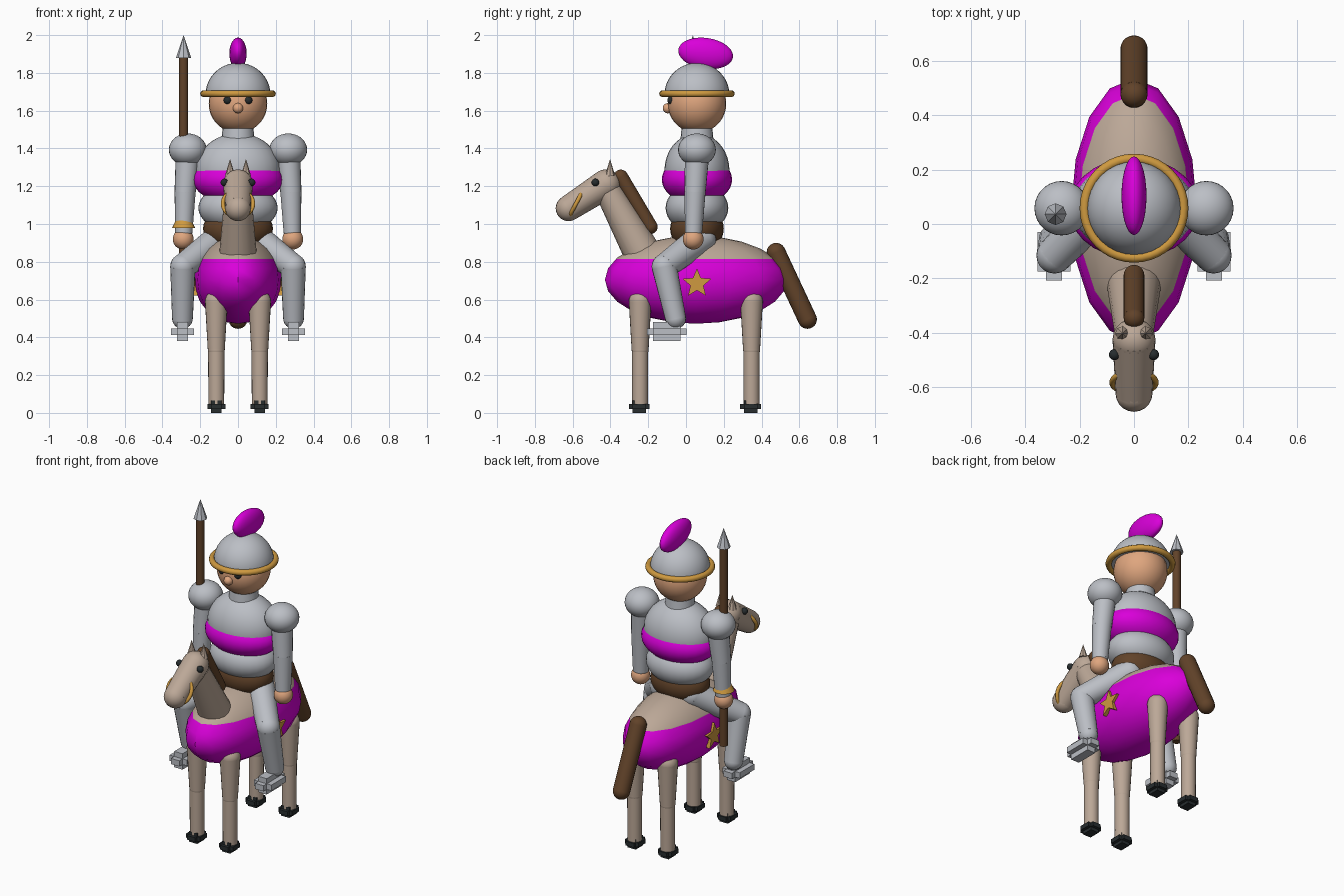
import bpy, bmesh, math
from mathutils import Vector

cube = bpy.data.objects.get("Cube")
if cube:
    bpy.data.objects.remove(cube, do_unlink=True)


def material(name, rgb):
    m = bpy.data.materials.new(name)
    m.use_nodes = True
    m.diffuse_color = (*rgb, 1)
    m.node_tree.nodes["Principled BSDF"].inputs["Base Color"].default_value = (*rgb, 1)
    return m


METAL = material("steel grey", (0.50, 0.52, 0.56))
CLOTH = material("magenta", (0.70, 0.0, 0.70))
COAT = material("beige coat", (0.50, 0.39, 0.31))
SKIN = material("skin", (0.74, 0.38, 0.21))
BROWN = material("brown", (0.12, 0.055, 0.022))
GOLD = material("gold", (0.62, 0.32, 0.05))
DARK = material("near black", (0.02, 0.026, 0.028))


def finish(name, bm, mats, smooth=True):
    mesh = bpy.data.meshes.new(name)
    bm.normal_update()
    bm.to_mesh(mesh)
    bm.free()
    for m in mats:
        mesh.materials.append(m)
    ob = bpy.data.objects.new(name, mesh)
    bpy.context.collection.objects.link(ob)
    if smooth:
        bpy.ops.object.select_all(action='DESELECT')
        ob.select_set(True)
        bpy.context.view_layer.objects.active = ob
        bpy.ops.object.shade_smooth_by_angle(angle=math.radians(40))
    return ob


def add_ball(bm, center, radii, u=28, v=18):
    verts = bmesh.ops.create_uvsphere(bm, u_segments=u, v_segments=v, radius=1)["verts"]
    bmesh.ops.scale(bm, vec=radii, verts=verts)
    bmesh.ops.translate(bm, vec=center, verts=verts)


def add_cone(bm, a, b, ra, rb, sides):
    a, b = Vector(a), Vector(b)
    verts = bmesh.ops.create_cone(bm, cap_ends=True, segments=sides, radius1=ra,
                                  radius2=rb, depth=(b - a).length)["verts"]
    turn = (b - a).to_track_quat('Z', 'Y').to_matrix()
    bmesh.ops.rotate(bm, matrix=turn, verts=verts)
    bmesh.ops.translate(bm, vec=(a + b) / 2, verts=verts)


def ball(name, center, radii, mat):
    if not isinstance(radii, tuple):
        radii = (radii,) * 3
    bm = bmesh.new()
    add_ball(bm, center, radii)
    return finish(name, bm, [mat])


def cone(name, a, b, ra, rb, mat, sides=20, smooth=True):
    bm = bmesh.new()
    add_cone(bm, a, b, ra, rb, sides)
    return finish(name, bm, [mat], smooth)


def limb(name, points, radii, mat):
    """Tapered segments with a round joint at each point."""
    bm = bmesh.new()
    for p, r in zip(points, radii):
        add_ball(bm, p, (r, r, r), 20, 12)
    for i in range(len(points) - 1):
        add_cone(bm, points[i], points[i + 1], radii[i], radii[i + 1], 20)
    return finish(name, bm, [mat])


def ring(name, center, major, minor, mat, tilt=0.0):
    bpy.ops.mesh.primitive_torus_add(location=center, rotation=(tilt, 0, 0), major_radius=major,
                                     minor_radius=minor, major_segments=40, minor_segments=10)
    ob = bpy.context.object
    ob.name = name
    ob.data.materials.append(mat)
    bpy.ops.object.shade_smooth()
    return ob


def stepped_block(name, center, size, inset, mat):
    """Three crossed boxes, each full length along one axis."""
    bm = bmesh.new()
    for axis in range(3):
        dims = [s - 2 * inset for s in size]
        dims[axis] = size[axis]
        verts = bmesh.ops.create_cube(bm, size=1)["verts"]
        bmesh.ops.scale(bm, vec=dims, verts=verts)
        bmesh.ops.translate(bm, vec=center, verts=verts)
    return finish(name, bm, [mat], False)


def star(name, x, center, radius, depth):
    bm = bmesh.new()
    verts = []
    for i in range(10):
        r = radius if i % 2 == 0 else radius * 0.45
        t = math.pi * i / 5
        verts.append(bm.verts.new((x - depth / 2, center[0] + r * math.sin(t),
                                   center[1] + r * math.cos(t))))
    face = bm.faces.new(verts)
    new = bmesh.ops.extrude_face_region(bm, geom=[face])["geom"]
    bmesh.ops.translate(bm, vec=(depth, 0, 0),
                        verts=[g for g in new if isinstance(g, bmesh.types.BMVert)])
    bmesh.ops.recalc_face_normals(bm, faces=bm.faces)
    return finish(name, bm, [GOLD], False)


# Horse body, with the cloth covering everything below its hem line
HEM = 0.815
bm = bmesh.new()
add_ball(bm, (0, 0.053, 0.705), (0.232, 0.482, 0.233), 16, 12)
bmesh.ops.bisect_plane(bm, geom=bm.verts[:] + bm.edges[:] + bm.faces[:],
                       plane_co=(0, 0, HEM), plane_no=(0, 0, 1))
for f in bm.faces:
    f.material_index = 1 if f.calc_center_median().z < HEM else 0
finish("horse_body", bm, [COAT, CLOTH])

# Horse neck, head, mane and tail
cone("horse_neck", (0, -0.2, 0.79), (0, -0.41, 1.17), 0.104, 0.07, COAT)
limb("horse_head", [(0, -0.425, 1.21), (0, -0.622, 1.083)], [0.079, 0.068], COAT)
ring("bridle", (0, -0.582, 1.108), 0.08, 0.011, GOLD, math.radians(62))
limb("mane", [(0, -0.345, 1.25), (0, -0.188, 0.985)], [0.038, 0.038], BROWN)
limb("tail", [(0, 0.477, 0.85), (0, 0.643, 0.495)], [0.05, 0.05], BROWN)

# Paired parts
for side, s in (("left", 1), ("right", -1)):
    ball(f"horse_eye_{side}", (0.072 * s, -0.48, 1.22), 0.02, DARK)
    cone(f"horse_ear_{side}", (0.042 * s, -0.402, 1.255), (0.042 * s, -0.402, 1.345),
         0.027, 0, COAT, 8, False)
    for end, y in (("front", -0.243), ("back", 0.347)):
        x = 0.115 * s
        limb(f"horse_leg_{end}_{side}", [(x, y, 0.59), (x, y, 0.335)], [0.06, 0.045], COAT)
        cone(f"horse_shin_{end}_{side}", (x, y, 0.34), (x, y, 0.04), 0.043, 0.042, COAT)
        stepped_block(f"hoof_{end}_{side}", (x, y - 0.005, 0.033),
                      (0.095, 0.11, 0.065), 0.019, DARK)
    star(f"cloth_star_{side}", 0.228 * s, (0.058, 0.685), 0.08, 0.025)

    # Rider limbs
    limb(f"rider_leg_{side}", [(0.1 * s, 0.08, 0.92), (0.292 * s, -0.115, 0.775),
                               (0.294 * s, -0.055, 0.5)], [0.08, 0.067, 0.055], METAL)
    stepped_block(f"rider_foot_{side}", (0.294 * s, -0.102, 0.43), (0.122, 0.21, 0.1),
                  0.032, METAL)
    ball(f"shoulder_{side}", (0.266 * s, 0.058, 1.393), (0.1, 0.1, 0.086), METAL)
    limb(f"arm_{side}", [(0.266 * s, 0.058, 1.36), (0.28 * s, 0.048, 1.17),
                         (0.287 * s, 0.04, 0.96)], [0.064, 0.056, 0.046], METAL)
    ball(f"hand_{side}", (0.29 * s, 0.038, 0.92), 0.055, SKIN)
    ball(f"rider_eye_{side}", (0.055 * s, -0.078, 1.655), 0.021, DARK)

# Rider trunk
ball("belt", (0, 0.058, 0.975), (0.185, 0.142, 0.125), BROWN)
ball("belly", (0, 0.058, 1.085), (0.21, 0.166, 0.13), METAL)
ball("sash", (0, 0.058, 1.235), (0.24, 0.186, 0.13), CLOTH)
ball("chest", (0, 0.058, 1.285), (0.225, 0.172, 0.195), METAL)
cone("collar", (0, 0.058, 1.44), (0, 0.058, 1.505), 0.088, 0.082, METAL)

# Rider head and helmet
ball("rider_head", (0, 0.058, 1.637), 0.155, SKIN)
ball("nose", (0, -0.096, 1.613), 0.027, SKIN)
bm = bmesh.new()
add_ball(bm, (0, 0.058, 1.685), (0.172, 0.172, 0.168), 32, 20)
bmesh.ops.bisect_plane(bm, geom=bm.verts[:] + bm.edges[:] + bm.faces[:],
                       plane_co=(0, 0, 1.685), plane_no=(0, 0, 1), clear_inner=True)
bmesh.ops.holes_fill(bm, edges=[e for e in bm.edges if e.is_boundary])
finish("helmet", bm, [METAL])
ring("helmet_brim", (0, 0.058, 1.69), 0.182, 0.018, GOLD)
plume = ball("plume", (0, 0, 0), (0.046, 0.146, 0.082), CLOTH)
plume.location = (0, 0.104, 1.903)
plume.rotation_euler = (math.radians(-8), 0, 0)

# Lance
LX, LY = -0.288, 0.036
cone("lance_shaft", (LX, LY, 0.63), (LX, LY, 1.89), 0.024, 0.024, BROWN)
cone("lance_tip", (LX, LY, 1.88), (LX, LY, 2.0), 0.04, 0, METAL, 8, False)
cone("lance_guard", (LX, LY, 0.978), (LX, LY, 1.03), 0.062, 0.036, GOLD)
